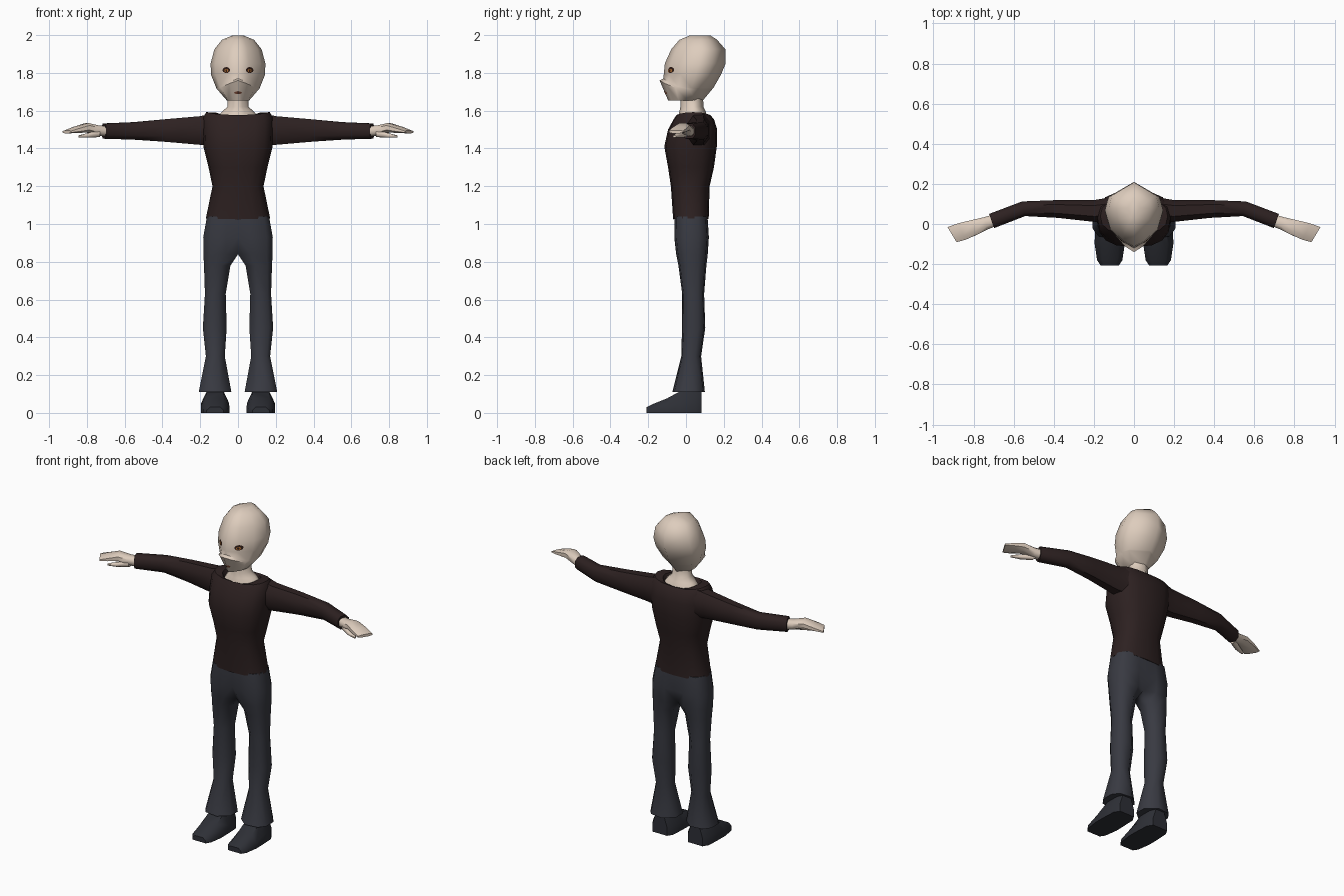
import bpy
import bmesh
import math
from mathutils import Vector
from mathutils.bvhtree import BVHTree

cube = bpy.data.objects.get("Cube")
if cube:
    bpy.data.objects.remove(cube)


def material(name, rgb):
    m = bpy.data.materials.new(name)
    m.use_nodes = True
    m.diffuse_color = (*rgb, 1)
    m.node_tree.nodes["Principled BSDF"].inputs["Base Color"].default_value = (*rgb, 1)
    return m


SKIN = material("skin", (0.73, 0.61, 0.51))
SHIRT = material("dark brown shirt", (0.026, 0.015, 0.015))
TROUSERS = material("slate trousers", (0.04, 0.042, 0.054))
SHOE = material("dark shoe", (0.027, 0.029, 0.037))
DARK = material("dark eye", (0.03, 0.012, 0.008))
AMBER = material("amber iris", (0.45, 0.16, 0.03))
LIP = material("brown lip", (0.2, 0.07, 0.04))


def finish(name, bm, mat, mirror, angle=50):
    mesh = bpy.data.meshes.new(name)
    bm.to_mesh(mesh)
    bm.free()
    obj = bpy.data.objects.new(name, mesh)
    bpy.context.collection.objects.link(obj)
    mesh.materials.append(mat)
    bpy.ops.object.select_all(action="DESELECT")
    obj.select_set(True)
    bpy.context.view_layer.objects.active = obj
    bpy.ops.object.shade_smooth_by_angle(angle=math.radians(angle))
    if mirror:
        obj.modifiers.new("mirror", "MIRROR")
    return obj


def loft(name, rings, mat, mirror=False, closed=True, caps=(True, True), angle=50):
    """Skin a list of cross-sections; faces lying on the mirror plane are dropped."""
    bm = bmesh.new()
    rows = [[bm.verts.new(p) for p in ring] for ring in rings]
    n = len(rows[0])
    for a, b in zip(rows, rows[1:]):
        for i in range(n if closed else n - 1):
            j = (i + 1) % n
            bm.faces.new((a[i], a[j], b[j], b[i]))
    for use, row in zip(caps, (rows[0], rows[-1])):
        if use:
            bm.faces.new(row)
    if mirror:
        inner = [f for f in bm.faces if all(abs(v.co.x) < 1e-4 for v in f.verts)]
        bmesh.ops.delete(bm, geom=inner, context="FACES")
    bmesh.ops.recalc_face_normals(bm, faces=bm.faces)
    return finish(name, bm, mat, mirror, angle)


def power(v, e):
    return math.copysign(abs(v) ** e, v)


# Head and neck: half sections from the face centre line round to the back
COLUMNS = [(0, 0, 1), (0.4, 0.1, 0.65), (0.83, 0.3, 0.15), (1, 0.56, 0), (0.88, 0.77, 0), (0, 1, 0)]


def head_ring(z, w, front, back, lift=0):
    return [(w * cx, front + (back - front) * t, z + lift * k) for cx, t, k in COLUMNS]


head = loft("head", [head_ring(*r) for r in (
    (1.998, 0.03, 0.02, 0.13),
    (1.975, 0.085, -0.035, 0.165),
    (1.925, 0.125, -0.078, 0.208),
    (1.85, 0.145, -0.112, 0.21),
    (1.79, 0.143, -0.118, 0.185),
    (1.72, 0.115, -0.12, 0.145, 0.05),
    (1.715, 0.112, -0.14, 0.14, 0.045),
    (1.655, 0.06, -0.095, 0.09),
)], SKIN, True, closed=False)
loft("neck", [head_ring(*r) for r in (
    (1.67, 0.055, -0.03, 0.09),
    (1.62, 0.056, -0.03, 0.093),
    (1.595, 0.085, -0.035, 0.105),
    (1.55, 0.12, -0.045, 0.115),
)], SKIN, True, closed=False, caps=(False, False))

# Face details: thin ovals laid on the face
tree = BVHTree.FromObject(head, bpy.context.evaluated_depsgraph_get())


def face_oval(name, x, z, rx, rz, mat, gap, mirror=False):
    bm = bmesh.new()
    centre = None
    ring = []
    for i in range(13):
        a = math.tau * i / 12
        r = 0 if i == 12 else 1
        px, pz = x + r * rx * math.cos(a), z + r * rz * math.sin(a)
        # the centre line is nudged aside so that the half sections are always hit
        hit = tree.ray_cast(Vector((max(abs(px), 0.001), -1, pz)), Vector((0, 1, 0)))[0]
        y = hit.y if hit else -0.1
        ring.append(bm.verts.new((px, y - gap, pz)))
    centre = ring.pop()
    for i in range(12):
        bm.faces.new((ring[i], ring[(i + 1) % 12], centre))
    finish(name, bm, mat, mirror)


face_oval("eye", 0.062, 1.815, 0.02, 0.016, DARK, 0.002, True)
face_oval("iris", 0.062, 1.812, 0.011, 0.009, AMBER, 0.004, True)
face_oval("pupil", 0.062, 1.812, 0.005, 0.007, DARK, 0.006, True)
face_oval("mouth", 0, 1.695, 0.02, 0.008, LIP, 0.002)


# Shirt body, with the collar turned in round the neck
def torso_ring(z, w, front, back, dip=0):
    pts = []
    for i in range(16):
        c, s = math.cos(math.tau * i / 16), math.sin(math.tau * i / 16)
        pts.append((w * power(c, 0.75), (front + back) / 2 + (back - front) / 2 * power(s, 0.8), z - dip * s * s))
    return pts


loft("shirt_body", [torso_ring(*r) for r in (
    (1.03, 0.17, -0.068, 0.12, 0.005),
    (1.2, 0.135, -0.08, 0.125),
    (1.3, 0.156, -0.095, 0.148),
    (1.41, 0.183, -0.115, 0.163),
    (1.5, 0.186, -0.095, 0.165),
    (1.565, 0.185, -0.065, 0.148, 0.01),
    (1.592, 0.168, -0.05, 0.128, 0.015),
    (1.59, 0.115, -0.038, 0.112, 0.02),
    (1.56, 0.1, -0.03, 0.1, 0.01),
)], SHIRT)


# Arms: sections along x
def arm_ring(x, y, z, ry, rz, shear=0, n=8):
    pts = []
    for i in range(n):
        a = math.tau * (i + 0.5) / n
        dy = ry * power(math.cos(a), 0.8) * 1.05
        pts.append((x + shear * dy, y + dy, z + rz * 1.05 * power(math.sin(a), 0.8)))
    return pts


loft("sleeve", [arm_ring(*r) for r in (
    (0.14, 0.07, 1.5, 0.06, 0.085),
    (0.2, 0.065, 1.495, 0.055, 0.077),
    (0.38, 0.075, 1.495, 0.045, 0.061),
    (0.55, 0.076, 1.493, 0.037, 0.047, 0.2),
    (0.71, 0.015, 1.492, 0.036, 0.041, 0.35),
)], SHIRT, True)
loft("hand", [arm_ring(*r) for r in (
    (0.69, 0.02, 1.49, 0.028, 0.028, 0.3),
    (0.74, 0.003, 1.495, 0.031, 0.027, 0.3),
    (0.8, -0.018, 1.51, 0.037, 0.025, 0.4),
    (0.86, -0.038, 1.498, 0.041, 0.017, 0.5),
    (0.907, -0.053, 1.488, 0.038, 0.008, 0.6),
)], SKIN, True)
loft("thumb", [arm_ring(*r) for r in (
    (0.73, -0.008, 1.48, 0.02, 0.02),
    (0.79, -0.042, 1.47, 0.016, 0.013),
    (0.845, -0.062, 1.463, 0.008, 0.006),
)], SKIN, True)


# Trousers: each half meets at the centre line down to the crotch
def leg_ring(z, inner, outer, front, back, k):
    cx, rx = (inner + outer) / 2, (outer - inner) / 2
    cy, ry = (front + back) / 2, (back - front) / 2
    half = [(1, 0.4), (0.65, 0.88), (-0.3, 1), (-1, k)]
    shape = half + [(u, -v) for u, v in reversed(half)]
    return [(cx + rx * u, cy + ry * v, z) for u, v in shape]


loft("trouser_leg", [leg_ring(*r) for r in (
    (1.04, 0, 0.164, -0.06, 0.114, 1),
    (0.93, 0, 0.184, -0.062, 0.121, 0.95),
    (0.84, 0, 0.183, -0.052, 0.115, 0.55),
    (0.78, 0.04, 0.18, -0.04, 0.108, 0.45),
    (0.63, 0.065, 0.175, -0.02, 0.096, 0.4),
    (0.45, 0.06, 0.186, -0.021, 0.102, 0.4),
    (0.3, 0.07, 0.17, -0.025, 0.08, 0.4),
    (0.11, 0.035, 0.208, -0.072, 0.1, 0.4),
)], TROUSERS, True)


# Shoes: flat-soled sections from toe to heel
def shoe_ring(y, w, top):
    half = [(1, 0), (1, 0.45), (0.6, 1)]
    shape = half + [(-u, v) for u, v in reversed(half)]
    return [(0.121 + w * u, y, top * v) for u, v in shape]


loft("shoe", [shoe_ring(*r) for r in (
    (-0.208, 0.045, 0.03),
    (-0.18, 0.063, 0.045),
    (-0.1, 0.075, 0.077),
    (-0.03, 0.074, 0.115),
    (0.05, 0.07, 0.118),
    (0.083, 0.05, 0.11),
)], SHOE, True)
